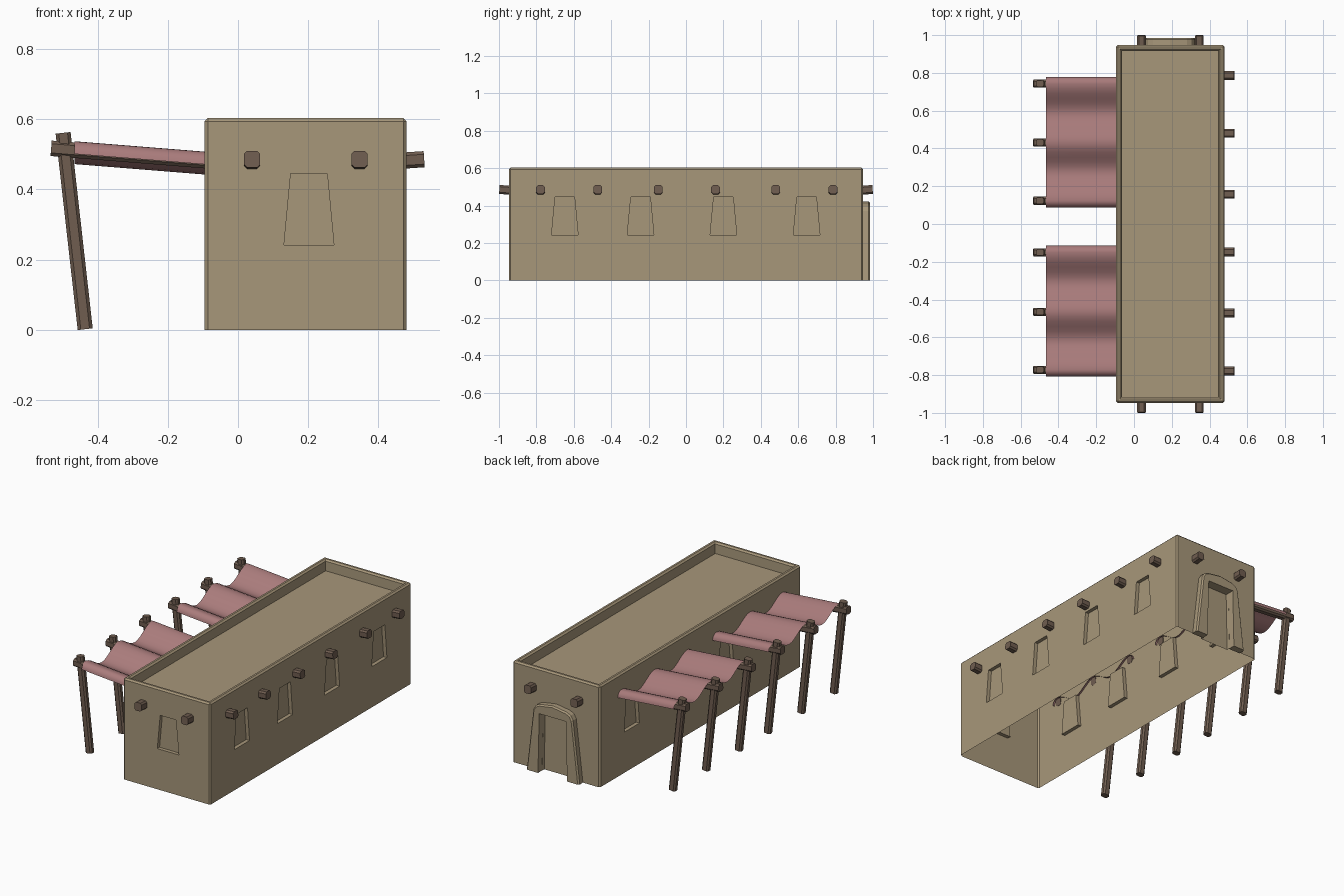
import bpy, bmesh, math
from mathutils import Vector, Matrix

if "Cube" in bpy.data.objects:
    bpy.data.objects.remove(bpy.data.objects["Cube"])


def material(name, rgb):
    m = bpy.data.materials.new(name)
    m.diffuse_color = (*rgb, 1)
    m.use_nodes = True
    m.node_tree.nodes["Principled BSDF"].inputs["Base Color"].default_value = m.diffuse_color
    return m


CLAY = material("clay", (0.39, 0.31, 0.195))
WOOD = material("wood", (0.16, 0.11, 0.08))
CLOTH = material("cloth", (0.40, 0.20, 0.20))


def finish(name, bm, mat):
    bmesh.ops.recalc_face_normals(bm, faces=bm.faces)
    me = bpy.data.meshes.new(name)
    bm.to_mesh(me)
    bm.free()
    ob = bpy.data.objects.new(name, me)
    bpy.context.collection.objects.link(ob)
    if mat:
        me.materials.append(mat)
    return ob


def timber(name, p0, p1, width, height, chamfer=0.009):
    """Square timber with chamfered long edges between two points."""
    p0, p1 = Vector(p0), Vector(p1)
    d = (p1 - p0).normalized()
    side = d.cross(Vector((0, 1, 0)) if abs(d.y) < 0.5 else Vector((1, 0, 0))).normalized()
    across = side.cross(d)
    rot = Matrix((across, side, d)).transposed().to_4x4()
    bm = bmesh.new()
    bmesh.ops.create_cube(bm, size=1)
    bmesh.ops.scale(bm, vec=(width, height, (p1 - p0).length), verts=bm.verts)
    long_edges = [e for e in bm.edges if abs(e.verts[0].co.z - e.verts[1].co.z) > 1e-5]
    bmesh.ops.bevel(bm, geom=long_edges, offset=chamfer, segments=1, affect='EDGES')
    bm.transform(Matrix.Translation((p0 + p1) / 2) @ rot)
    return finish(name, bm, WOOD)


def prism(bm, profile, origin, u, n, a, b):
    """Extrude a (u, z) profile along wall normal n from depth a to b."""
    o, u, n = Vector(origin), Vector(u), Vector(n)
    f = bm.faces.new([bm.verts.new(o + u * p[0] + n * a + Vector((0, 0, p[1]))) for p in profile])
    r = bmesh.ops.extrude_face_region(bm, geom=[f])
    bmesh.ops.translate(bm, vec=n * (b - a), verts=[g for g in r["geom"] if isinstance(g, bmesh.types.BMVert)])


X0, X1, Y, H = -0.095, 0.48, 0.947, 0.603
CX = (X0 + X1) / 2

# building body with parapet and sunken roof
bm = bmesh.new()
bmesh.ops.create_cube(bm, size=1)
bmesh.ops.scale(bm, vec=(X1 - X0, 2 * Y, H), verts=bm.verts)
bmesh.ops.translate(bm, vec=(CX, 0, H / 2), verts=bm.verts)
bm.normal_update()
top = [f for f in bm.faces if f.normal.z > 0.5]
bmesh.ops.inset_individual(bm, faces=top, thickness=0.042)
bmesh.ops.inset_individual(bm, faces=top, thickness=0.003, depth=-0.065)
edges = []
for e in bm.edges:
    za, zb = (v.co.z for v in e.verts)
    rim = min(za, zb) > H - 0.001 and len({round(abs(v.co.y), 3) + round(abs(v.co.x - CX), 3) for v in e.verts}) == 1
    corner = min(za, zb) < 0.001 and max(za, zb) > H - 0.001
    if rim or corner:
        edges.append(e)
bmesh.ops.bevel(bm, geom=edges, offset=0.009, segments=1, affect='EDGES')
body = finish("building_walls", bm, CLAY)

# recess cutters: tapered windows and doorway
window = [(-0.071, 0.242), (0.071, 0.242), (0.052, 0.445), (-0.052, 0.445)]
DOOR_X = 0.19
bm = bmesh.new()
for y in (-0.648, -0.243, 0.2, 0.645):
    prism(bm, window, (X1, y, 0), (0, 1, 0), (1, 0, 0), -0.022, 0.05)
    prism(bm, window, (X0, y, 0), (0, 1, 0), (-1, 0, 0), -0.022, 0.05)
prism(bm, window, (0.202, -Y, 0), (1, 0, 0), (0, -1, 0), -0.022, 0.05)
prism(bm, [(-0.096, -0.05), (0.096, -0.05), (0.088, 0.355), (-0.088, 0.355)],
      (DOOR_X, Y, 0), (1, 0, 0), (0, 1, 0), -0.02, 0.05)
cutter = finish("recess_cutter", bm, None)
cutter.hide_render = True
cutter.hide_viewport = False
mod = body.modifiers.new("recesses", 'BOOLEAN')
mod.object = cutter
mod.operation = 'DIFFERENCE'
mod.solver = 'EXACT'
dg = bpy.context.evaluated_depsgraph_get()
bm = bmesh.new()
bm.from_mesh(bpy.data.meshes.new_from_object(body.evaluated_get(dg)))
bpy.data.objects.remove(body)
bpy.data.objects.remove(cutter)
# the underside is open
floor = [f for f in bm.faces if all(v.co.z < 1e-4 for v in f.verts)]
bmesh.ops.delete(bm, geom=floor, context='FACES')
me = bpy.data.meshes.new("building_walls")
bm.to_mesh(me)
bm.free()
me.materials.clear()
me.materials.append(CLAY)
bpy.context.collection.objects.link(bpy.data.objects.new("building_walls", me))

# arched door surround
outer = [(0.174, 0), (0.13, 0.37), (0.115, 0.395), (0.09, 0.408), (0, 0.422)]
outer += [(-x, z) for x, z in reversed(outer[:-1])]
inner = [(-0.096, 0), (-0.088, 0.355), (0.088, 0.355), (0.096, 0)]
bm = bmesh.new()
prism(bm, outer + inner, (DOOR_X, Y, 0), (1, 0, 0), (0, 1, 0), -0.005, 0.038)
front = [e for e in bm.edges if all(v.co.y > Y + 0.03 for v in e.verts)
         and any(v.co.z > 0.36 for v in e.verts)]
bmesh.ops.bevel(bm, geom=front, offset=0.008, segments=1, affect='EDGES')
finish("door_surround", bm, CLAY)

# beam ends on the right, front and back walls
for i, y in enumerate((-0.778, -0.471, -0.148, 0.158, 0.48, 0.786)):
    timber(f"right_beam_{i}", (X1 - 0.01, y, 0.482), (0.53, y, 0.486), 0.046, 0.046)
for i, x in enumerate((0.04, 0.346)):
    for s, side in ((-1, "front"), (1, "back")):
        timber(f"{side}_beam_{i}", (x, s * (Y - 0.01), 0.482), (x, s * 0.998, 0.486), 0.046, 0.048)

# awnings: leaning posts, sloping beams and sagging cloth
SLOPE = -0.08
for k, ys in enumerate(((-0.772, -0.465, -0.15), (0.123, 0.431, 0.743))):
    for i, y in enumerate(ys):
        timber(f"awning_post_{k}_{i}", (-0.435, y, 0.002), (-0.498, y, 0.561), 0.036, 0.043)
        timber(f"awning_beam_{k}_{i}", (-0.532, y, 0.517), (X0 + 0.003, y, 0.517 + SLOPE * 0.44), 0.043, 0.044)
    drape = [(0.036 * math.sin(a), -0.036 * (1 - math.cos(a)))
             for a in (math.radians(d) for d in (90, 70, 50, 30, 15))]
    prof = [(ys[0] - u, z) for u, z in drape]
    for a, b in zip(ys, ys[1:]):
        prof += [(a + (b - a) * j / 12, -0.065 * math.sin(math.pi * j / 12) ** 2) for j in range(12)]
    prof += [(ys[2], 0)] + [(ys[2] + u, z) for u, z in reversed(drape)]
    bm = bmesh.new()
    rows = [[bm.verts.new((x, y, 0.537 + SLOPE * (x + 0.465) + z)) for y, z in prof] for x in (-0.465, X0 + 0.012)]
    for j in range(len(prof) - 1):
        f = bm.faces.new((rows[0][j], rows[1][j], rows[1][j + 1], rows[0][j + 1]))
        f.smooth = True
    bm.normal_update()
    finish(f"awning_cloth_{k}", bm, CLOTH)
